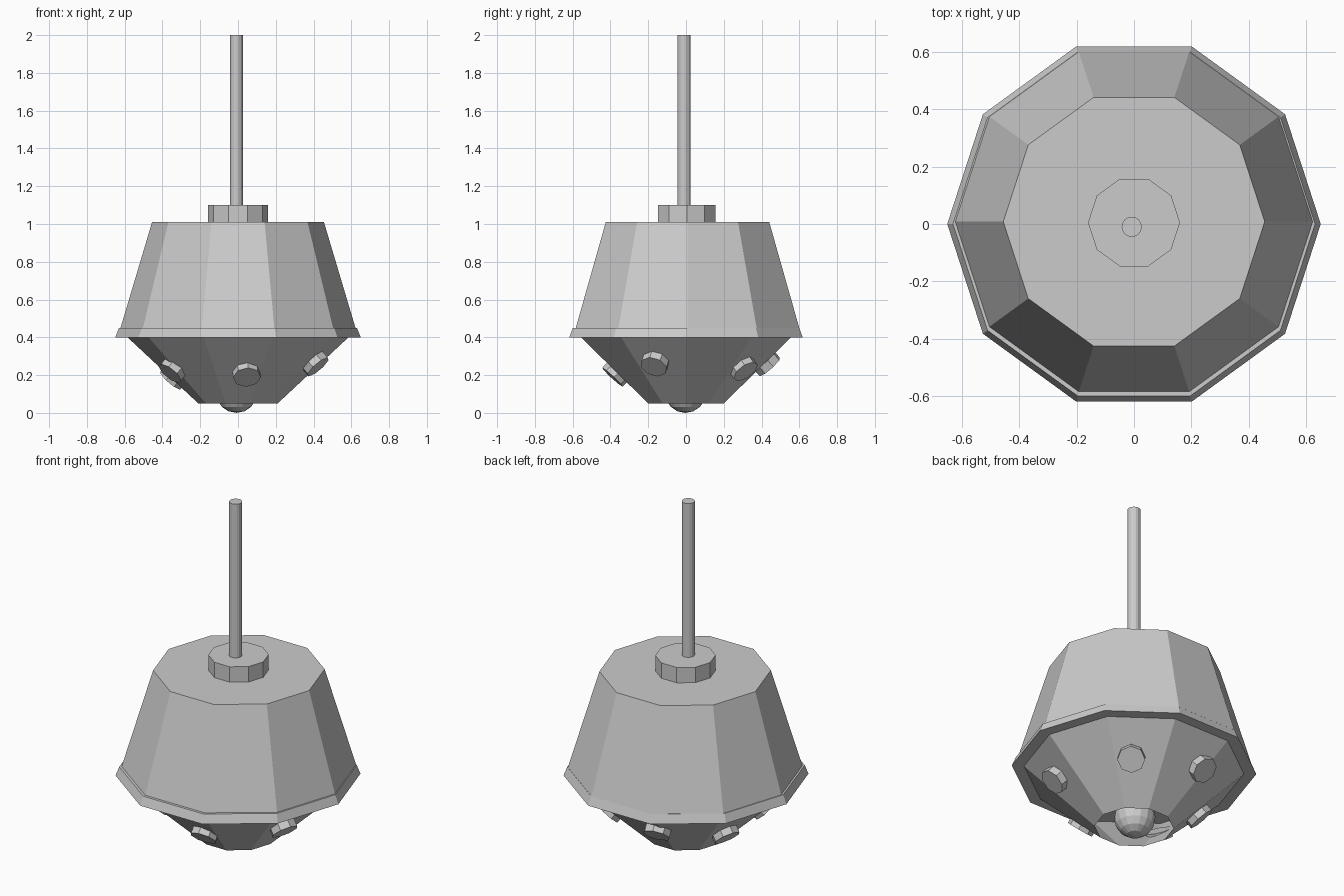
import bpy
from math import radians, cos, sin
from mathutils import Vector

if "Cube" in bpy.data.objects:
    bpy.data.objects.remove(bpy.data.objects["Cube"])


def frustum(name, sides, r1, r2, z1, z2, x=0.0, y=0.0, fill='NGON', turn=0):
    """Faceted frustum with its first corner on the +x axis."""
    bpy.ops.mesh.primitive_cone_add(
        vertices=sides, radius1=r1, radius2=r2, depth=z2 - z1,
        end_fill_type=fill, location=(x, y, (z1 + z2) / 2))
    ob = bpy.context.object
    ob.name = name
    # the primitive starts its first corner on the +y axis
    ob.rotation_euler.z = radians(90 + turn)
    return ob


# Hollow lower shell, open underneath
LOW_Z, LOW_R, TOP_Z, TOP_R = 0.05, 0.21, 0.40, 0.585
frustum("lower_shell", 10, LOW_R, TOP_R, LOW_Z, TOP_Z, fill='NOTHING')

# Flared rim and upper body
frustum("rim", 10, 0.65, 0.63, 0.40, 0.45)
frustum("upper_body", 10, 0.622, 0.455, 0.45, 1.01, y=0.008)

# Collar and rod on top
frustum("collar", 10, 0.16, 0.16, 1.01, 1.10, y=0.005)
frustum("rod", 16, 0.035, 0.035, 1.10, 2.0, x=-0.008, y=-0.01)

# Ball peeking out of the opening
bpy.ops.mesh.primitive_uv_sphere_add(
    segments=16, ring_count=8, radius=0.11, location=(-0.008, -0.003, 0.11))
bpy.context.object.name = "ball"

# Studs around the lower shell: angle, distance from axis, height
studs = [(-83, 0.377, 0.205), (-22, 0.442, 0.26), (48, 0.41, 0.235),
         (105, 0.444, 0.26), (160, 0.365, 0.19), (211, 0.405, 0.225)]
for i, (deg, r, z) in enumerate(studs):
    a = radians(deg)
    normal = Vector((cos(a) * 0.68, sin(a) * 0.68, -0.73))
    bpy.ops.mesh.primitive_cylinder_add(
        vertices=8, radius=0.074, depth=0.045,
        location=(r * cos(a), r * sin(a), z),
        rotation=normal.to_track_quat('Z', 'Y').to_euler())
    bpy.context.object.name = f"stud_{i + 1}"
